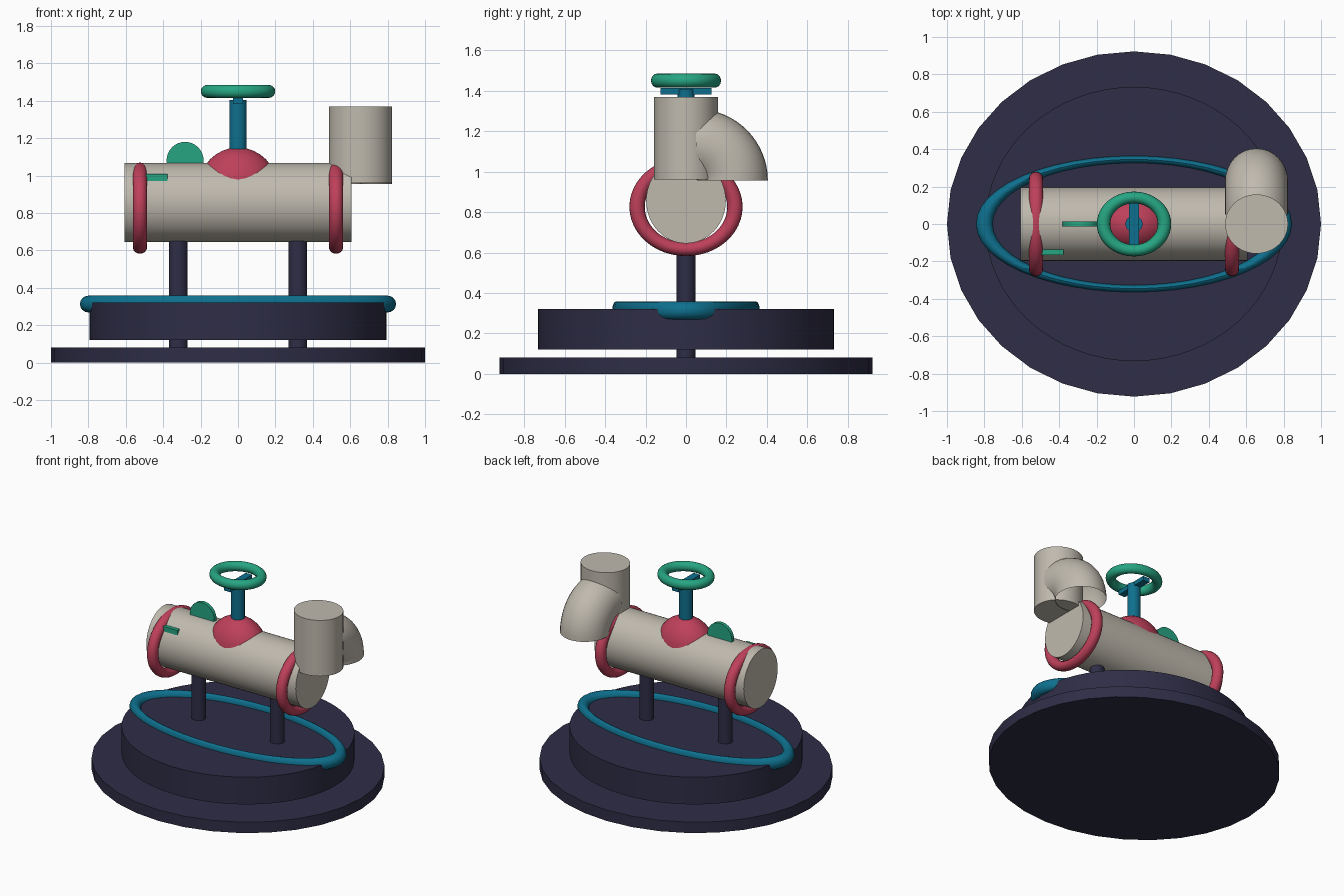
import bpy, bmesh, math
from mathutils import Matrix, Vector

if "Cube" in bpy.data.objects:
    bpy.data.objects.remove(bpy.data.objects["Cube"])


def material(name, rgb):
    m = bpy.data.materials.new(name)
    lin = [((c / 255 + 0.055) / 1.055) ** 2.4 for c in rgb]
    m.diffuse_color = (*lin, 1)
    m.use_nodes = True
    m.node_tree.nodes["Principled BSDF"].inputs["Base Color"].default_value = m.diffuse_color
    return m


NAVY = material("dark_navy", (46, 45, 70))
STONE = material("warm_grey", (192, 186, 174))
RED = material("raspberry", (190, 64, 90))
TEAL = material("deep_teal", (14, 112, 142))
GREEN = material("sea_green", (38, 165, 130))

ROT = {"x": Matrix.Rotation(math.pi / 2, 4, "Y"),
       "y": Matrix.Rotation(math.pi / 2, 4, "X"),
       "z": Matrix.Identity(4)}


def finish(name, bm, mat, matrix=None):
    """Turn a bmesh into a smooth-by-angle object."""
    if matrix is not None:
        bm.transform(matrix)
    bmesh.ops.recalc_face_normals(bm, faces=bm.faces)
    me = bpy.data.meshes.new(name)
    bm.to_mesh(me)
    bm.free()
    me.materials.append(mat)
    ob = bpy.data.objects.new(name, me)
    bpy.context.collection.objects.link(ob)
    bpy.ops.object.select_all(action="DESELECT")
    ob.select_set(True)
    bpy.context.view_layer.objects.active = ob
    bpy.ops.object.shade_smooth_by_angle(angle=math.radians(35))
    return ob


def place(center, half, axis="z"):
    """Unit shape turned to an axis, scaled to half sizes, moved to a centre."""
    return Matrix.Translation(center) @ Matrix.Diagonal((*half, 1)) @ ROT[axis]


def cylinder(name, mat, center, half, axis="z", sides=32):
    bm = bmesh.new()
    bmesh.ops.create_cone(bm, cap_ends=True, segments=sides, radius1=1, radius2=1, depth=2)
    return finish(name, bm, mat, place(center, half, axis))


def box(name, mat, center, half):
    bm = bmesh.new()
    bmesh.ops.create_cube(bm, size=2)
    return finish(name, bm, mat, place(center, half))


def sweep(bm, big, small, start, end, steps, sides=16, stretch=1.0):
    """Tube swept round z; closed into a ring for a full turn."""
    full = abs(end - start - 2 * math.pi) < 1e-6
    rings = []
    for i in range(steps if full else steps + 1):
        a = start + (end - start) * i / steps
        ring = []
        for j in range(sides):
            b = 2 * math.pi * j / sides
            r = big + small * math.cos(b)
            ring.append(bm.verts.new((r * math.cos(a), r * math.sin(a),
                                      small * stretch * math.sin(b))))
        rings.append(ring)
    for i in range(steps):
        p, q = rings[i], rings[(i + 1) % len(rings)]
        for j in range(sides):
            k = (j + 1) % sides
            bm.faces.new((p[j], q[j], q[k], p[k]))


def torus(name, mat, center, big, small, scale, axis="z", steps=48):
    bm = bmesh.new()
    sweep(bm, big, small, 0, 2 * math.pi, steps)
    return finish(name, bm, mat, place(center, scale, axis))


# Stand: two oval plates, legs and the long oval trim ring
cylinder("base_plate", NAVY, (0, 0, 0.04), (1, 0.923, 0.04))
cylinder("upper_plate", NAVY, (0, 0, 0.22), (0.795, 0.733, 0.10), sides=64)
for side, label in ((-1, "left"), (1, "right")):
    cylinder(f"leg_{label}", NAVY, (side * 0.32, 0, 0.38), (0.05, 0.047, 0.32))
torus("trim_ring", TEAL, (0, 0, 0.313), 0.80, 0.045, (1, 0.432, 1))

# Main pipe with a collar near each end
cylinder("main_pipe", STONE, (0, 0, 0.856), (0.607, 0.197, 0.211), "x", 48)
for side, label in ((-1, "left"), (1, "right")):
    torus(f"collar_{label}", RED, (side * 0.524, 0, 0.826), 0.242, 0.038,
          (1, 1, 0.87), "x")

# Upright outlet pipe and its open quarter elbow
cylinder("outlet_pipe", STONE, (0.655, 0, 1.165), (0.168, 0.158, 0.205), sides=48)
bm = bmesh.new()
sweep(bm, 0.18, 0.175, 0, math.pi / 2, 16, 32, 0.96)
# sweep plane (x, y) becomes (y, z)
turn = Matrix(((0, 0, 1, 0.655), (1, 0, 0, 0.05), (0, 1, 0, 0.955), (0, 0, 0, 1)))
finish("outlet_elbow", bm, STONE, turn)

# Valve: dome, stem, cross bar and hand wheel
bm = bmesh.new()
bmesh.ops.create_uvsphere(bm, u_segments=32, v_segments=16, radius=1)
finish("valve_dome", bm, RED, place((0, 0, 0.938), (0.21, 0.163, 0.212)))
cylinder("valve_stem", TEAL, (0, 0, 1.24), (0.046, 0.043, 0.165))
box("wheel_bar", TEAL, (0, 0, 1.398), (0.026, 0.127, 0.016))
torus("hand_wheel", GREEN, (0, 0, 1.45), 0.163, 0.036, (1, 0.87, 0.97))

# Small fittings on the main pipe
cylinder("round_tab", GREEN, (-0.283, 0, 1.08), (0.099, 0.013, 0.1), "y", 32)
box("side_tab", GREEN, (-0.443, -0.151, 0.99), (0.066, 0.014, 0.018))
